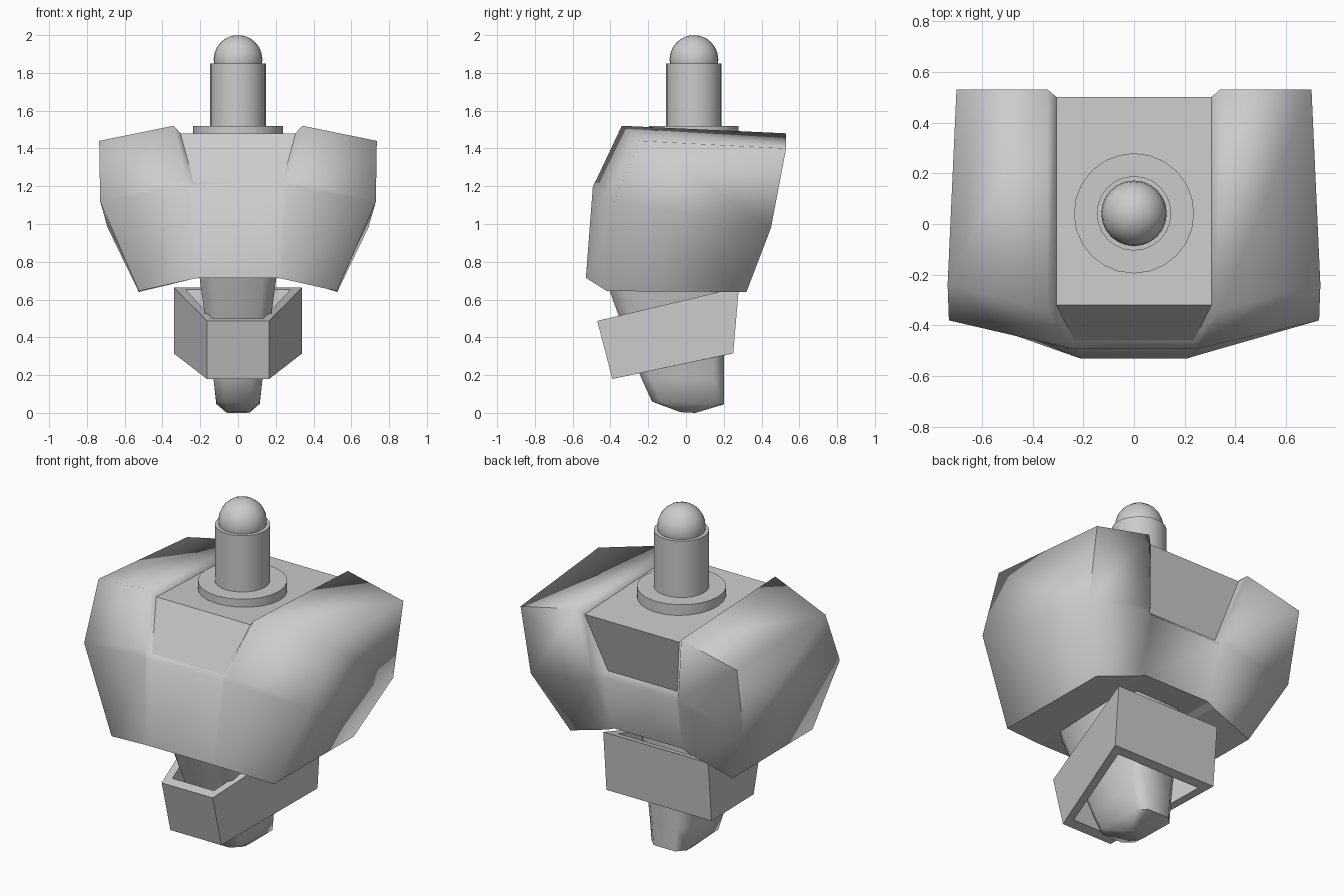
import bpy, bmesh
from math import radians

if "Cube" in bpy.data.objects:
    bpy.data.objects.remove(bpy.data.objects["Cube"])


def finish(name, bm, smooth=None, flat=()):
    bmesh.ops.remove_doubles(bm, verts=bm.verts, dist=0.0005)
    bmesh.ops.recalc_face_normals(bm, faces=bm.faces)
    me = bpy.data.meshes.new(name)
    bm.to_mesh(me)
    bm.free()
    ob = bpy.data.objects.new(name, me)
    bpy.context.collection.objects.link(ob)
    if smooth:
        shade(ob, smooth)
        for p in me.polygons:
            if p.material_index == 1:
                p.use_smooth = False
                p.material_index = 0
    return ob


def shade(ob, angle):
    bpy.ops.object.select_all(action='DESELECT')
    bpy.context.view_layer.objects.active = ob
    ob.select_set(True)
    bpy.ops.object.shade_smooth_by_angle(angle=radians(angle))


def bridge(bm, a, b):
    n = len(a)
    return [bm.faces.new((a[i], a[(i + 1) % n], b[(i + 1) % n], b[i])) for i in range(n)]


def cylinder(name, r, z0, z1):
    bpy.ops.mesh.primitive_cylinder_add(vertices=24, radius=r, depth=z1 - z0,
                                        location=(0, 0.042, (z0 + z1) / 2))
    bpy.context.object.name = name
    shade(bpy.context.object, 40)


# Chest: y-z loops at the groove edge, the shoulder rim and the outer side, mirrored in x
# loop order: front bottom, front lip, recess foot, top front, top back, recess foot, back lip, back bottom
groove = [(.21, -.53, .715), (.235, -.493, 1.2), (.235, -.46, 1.22), (.305, -.32, 1.48),
          (.305, .5, 1.447), (.225, .40, 1.10), (.235, .43, 1.07), (.22, .35, .745)]
rim = [(.235, -.522, .71), (.265, -.488, 1.2), (.27, -.472, 1.24), (.34, -.34, 1.52),
       (.34, .53, 1.48), (.28, .47, 1.1), (.28, .46, 1.06), (.26, .345, .725)]
fm, bk = (.73, -.38, 1.12), (.69, .45, .98)
outer = [(.525, -.42, .645), fm, fm, (.735, -.24, 1.44), (.70, .53, 1.40), bk, bk, (.525, .32, .64)]

bm = bmesh.new()
loops = []
for s, prof in ((-1, outer), (-1, rim), (-1, groove), (1, groove), (1, rim), (1, outer)):
    loops.append([bm.verts.new((s * x, y, z)) for x, y, z in prof])
for k in range(5):
    faces = bridge(bm, loops[k], loops[k + 1])
    faces[7].material_index = 1              # underside stays flat
    if k == 2:
        for i in (2, 3, 4):                  # groove floor and recess panels
            faces[i].material_index = 1
for l in (loops[0], loops[-1]):
    bm.faces.new((l[3], l[4], l[5], l[2]))
    bm.faces.new((l[1], l[6], l[7], l[0]))
finish("chest", bm, 85)

# Abdomen: tapering chamfered loops down to a rounded foot
bm = bmesh.new()
prev = None
for hx, y0, y1, z0, z1, c in ((.215, -.46, .20, .80, .80, .07), (.13, -.235, .20, .18, .18, .05),
                              (.115, -.18, .20, .06, .045, .045), (.06, -.03, .05, .008, .004, .02)):
    pts = [(-hx + c, y0), (hx - c, y0), (hx, y0 + c), (hx, y1 - c),
           (hx - c, y1), (-hx + c, y1), (-hx, y1 - c), (-hx, y0 + c)]
    ring = [bm.verts.new((x, y, z0 + (z1 - z0) * (y - y0) / (y1 - y0))) for x, y in pts]
    if prev:
        bridge(bm, prev, ring)
    else:
        bm.faces.new(ring)
    prev = ring
bm.faces.new(prev)
bm.verts.ensure_lookup_table()
for v in prev:
    v.co.z = max(v.co.z, 0) - .004 if v.co.z > .004 else 0
finish("abdomen", bm, 60)


# Belt: tilted trapezoid band, open through the middle
def belt_loop(bm, front, back):
    (xf, yf, zf), (xb, yb, zb) = front, back
    return [bm.verts.new(p) for p in ((-xf, yf, zf), (xf, yf, zf), (xb, yb, zb), (-xb, yb, zb))]


bm = bmesh.new()
band = [belt_loop(bm, (.165, -.47, .487), (.34, .28, .665)),
        belt_loop(bm, (.165, -.39, .18), (.34, .25, .315)),
        belt_loop(bm, (.135, -.335, .192), (.277, .20, .304)),
        belt_loop(bm, (.135, -.415, .50), (.277, .23, .653))]
for i in range(4):
    bridge(bm, band[i], band[(i + 1) % 4])
finish("belt", bm)

# Neck: collar, post and ball joint
cylinder("neck_collar", .237, 1.44, 1.52)
cylinder("neck_post", .147, 1.48, 1.85)
bpy.ops.mesh.primitive_uv_sphere_add(segments=24, ring_count=12, radius=.129, location=(0, .042, 1.871))
bpy.context.object.name = "neck_ball"
shade(bpy.context.object, 40)
